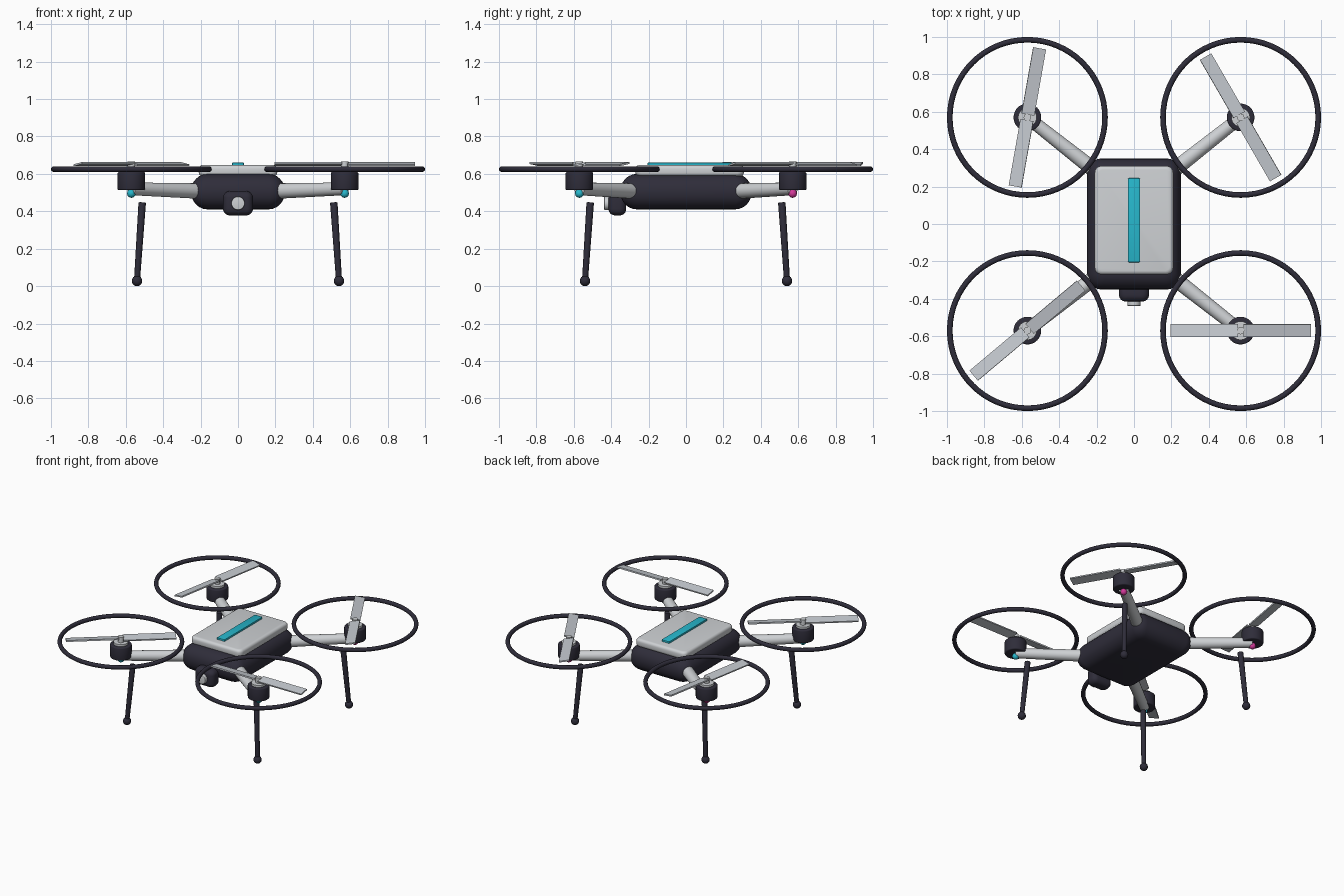
import bpy, bmesh, math
from mathutils import Vector, Matrix

if "Cube" in bpy.data.objects:
    bpy.data.objects.remove(bpy.data.objects["Cube"])


def material(name, rgb):
    m = bpy.data.materials.new(name)
    m.diffuse_color = (*rgb, 1)
    m.use_nodes = True
    m.node_tree.nodes["Principled BSDF"].inputs["Base Color"].default_value = m.diffuse_color
    return m


DARK = material("dark shell", (0.028, 0.026, 0.042))
LIGHT = material("light grey", (0.62, 0.64, 0.66))
BLADE = material("blade grey", (0.55, 0.58, 0.62))
CYAN = material("cyan", (0.02, 0.47, 0.60))
PINK = material("pink", (0.65, 0.04, 0.32))


def finish(name, bm, mat, angle=35):
    bmesh.ops.recalc_face_normals(bm, faces=bm.faces[:])
    me = bpy.data.meshes.new(name)
    bm.to_mesh(me)
    bm.free()
    me.materials.append(mat)
    ob = bpy.data.objects.new(name, me)
    bpy.context.collection.objects.link(ob)
    bpy.ops.object.select_all(action='DESELECT')
    ob.select_set(True)
    bpy.context.view_layer.objects.active = ob
    bpy.ops.object.shade_smooth_by_angle(angle=math.radians(angle))
    return ob


def rounded_box(name, mat, center, size, corner, edge, steps=6):
    """Rounded rectangle in plan, with rounded top and bottom edges."""
    bm = bmesh.new()
    hx, hy, hz = (s / 2 for s in size)
    levels = []
    for i in range(steps + 1):
        a = math.pi / 2 * i / steps
        levels.append((edge * (1 - math.sin(a)), -hz + edge * (1 - math.cos(a))))
    levels += [(d, -z) for d, z in reversed(levels)]
    rings = []
    for inset, z in levels:
        r = max(corner - inset * 0.6, corner * 0.3)
        ring = []
        for k, (sx, sy) in enumerate(((1, 1), (-1, 1), (-1, -1), (1, -1))):
            cx, cy = sx * (hx - inset - r), sy * (hy - inset - r)
            for j in range(steps + 1):
                a = math.pi / 2 * (k + j / steps)
                p = Vector((cx + r * math.cos(a), cy + r * math.sin(a), z))
                ring.append(bm.verts.new(p + Vector(center)))
        rings.append(ring)
    n = len(rings[0])
    for a, b in zip(rings, rings[1:]):
        for i in range(n):
            bm.faces.new((a[i], a[(i + 1) % n], b[(i + 1) % n], b[i]))
    bm.faces.new(rings[0])
    bm.faces.new(rings[-1])
    return finish(name, bm, mat)


def rod(name, mat, a, b, r1, r2, sides=24, bevel=0.0):
    """Tapered cylinder between two points, with optional rounded rims."""
    a, b = Vector(a), Vector(b)
    bm = bmesh.new()
    bmesh.ops.create_cone(bm, cap_ends=True, segments=sides, radius1=r1,
                          radius2=r2, depth=(b - a).length)
    if bevel:
        rims = [e for e in bm.edges if any(len(f.verts) > 4 for f in e.link_faces)]
        bmesh.ops.bevel(bm, geom=rims, offset=bevel, segments=3, profile=0.5,
                        affect='EDGES')
    rot = (b - a).to_track_quat('Z', 'Y').to_matrix().to_4x4()
    bm.transform(Matrix.Translation((a + b) / 2) @ rot)
    return finish(name, bm, mat)


def ball(name, mat, center, r):
    bm = bmesh.new()
    bmesh.ops.create_uvsphere(bm, u_segments=20, v_segments=12, radius=r)
    bm.transform(Matrix.Translation(center))
    return finish(name, bm, mat, 60)


def ring(name, mat, center, major, minor, n=64, m=12):
    bm = bmesh.new()
    v = [[bm.verts.new(Vector(center) + Vector((
        (major + minor * math.cos(2 * math.pi * j / m)) * math.cos(2 * math.pi * i / n),
        (major + minor * math.cos(2 * math.pi * j / m)) * math.sin(2 * math.pi * i / n),
        minor * math.sin(2 * math.pi * j / m)))) for j in range(m)] for i in range(n)]
    for i in range(n):
        for j in range(m):
            i2, j2 = (i + 1) % n, (j + 1) % m
            bm.faces.new((v[i][j], v[i2][j], v[i2][j2], v[i][j2]))
    return finish(name, bm, mat, 60)


def propeller(name, mat, center, angle):
    """Two flat blades, pitched in opposite directions."""
    bm = bmesh.new()
    for turn in (0, math.pi):
        geo = bmesh.ops.create_cube(bm, size=1)
        mat4 = (Matrix.Translation(center) @ Matrix.Rotation(angle + turn, 4, 'Z')
                @ Matrix.Rotation(math.radians(10), 4, 'X')
                @ Matrix.Translation((0.195, 0, 0))
                @ Matrix.Diagonal((0.36, 0.07, 0.01, 1)))
        bmesh.ops.transform(bm, matrix=mat4, verts=geo['verts'])
    return finish(name, bm, mat)


# Body, lid and stripe
rounded_box("body", DARK, (0, 0, 0.505), (0.50, 0.70, 0.19), 0.075, 0.088)
rounded_box("lid", LIGHT, (0, 0.02, 0.617), (0.42, 0.58, 0.06), 0.035, 0.02, 4)
rounded_box("lid_stripe", CYAN, (0, 0.02, 0.6505), (0.064, 0.45, 0.019), 0.006, 0.003, 2)

# Front camera
rounded_box("camera_housing", DARK, (0, -0.367, 0.443), (0.16, 0.095, 0.13), 0.035, 0.035)
rod("camera_lens", LIGHT, (0, -0.40, 0.443), (0, -0.438, 0.443), 0.036, 0.036, bevel=0.004)

# Four rotor units: (side, end, propeller angle)
M = 0.57
for sx, sy, deg in ((1, -1, 0), (-1, -1, 40), (-1, 1, 80), (1, 1, 120)):
    tag = ("front_" if sy < 0 else "back_") + ("right" if sx > 0 else "left")
    x, y = sx * M, sy * M
    rod(tag + "_arm", LIGHT, (sx * 0.17, sy * 0.255, 0.507), (x, y, 0.52), 0.042, 0.034)
    rod(tag + "_motor", DARK, (x, y, 0.513), (x, y, 0.61), 0.074, 0.074, 32, 0.008)
    rod(tag + "_motor_cap", LIGHT, (x, y, 0.60), (x, y, 0.625), 0.05, 0.05)
    rod(tag + "_hub", LIGHT, (x, y, 0.62), (x, y, 0.665), 0.02, 0.02, 16)
    propeller(tag + "_propeller", BLADE, (x, y, 0.652), math.radians(deg))
    ring(tag + "_guard", DARK, (x, y, 0.625), 0.415, 0.015)
    ball(tag + "_light", CYAN if sy < 0 else PINK, (x, y, 0.495), 0.023)
    rod(tag + "_leg", DARK, (sx * 0.54, sy * 0.54, 0.03), (sx * 0.512, sy * 0.512, 0.447),
        0.016, 0.02, 16, 0.004)
    ball(tag + "_foot", DARK, (sx * 0.54, sy * 0.54, 0.028), 0.028)
